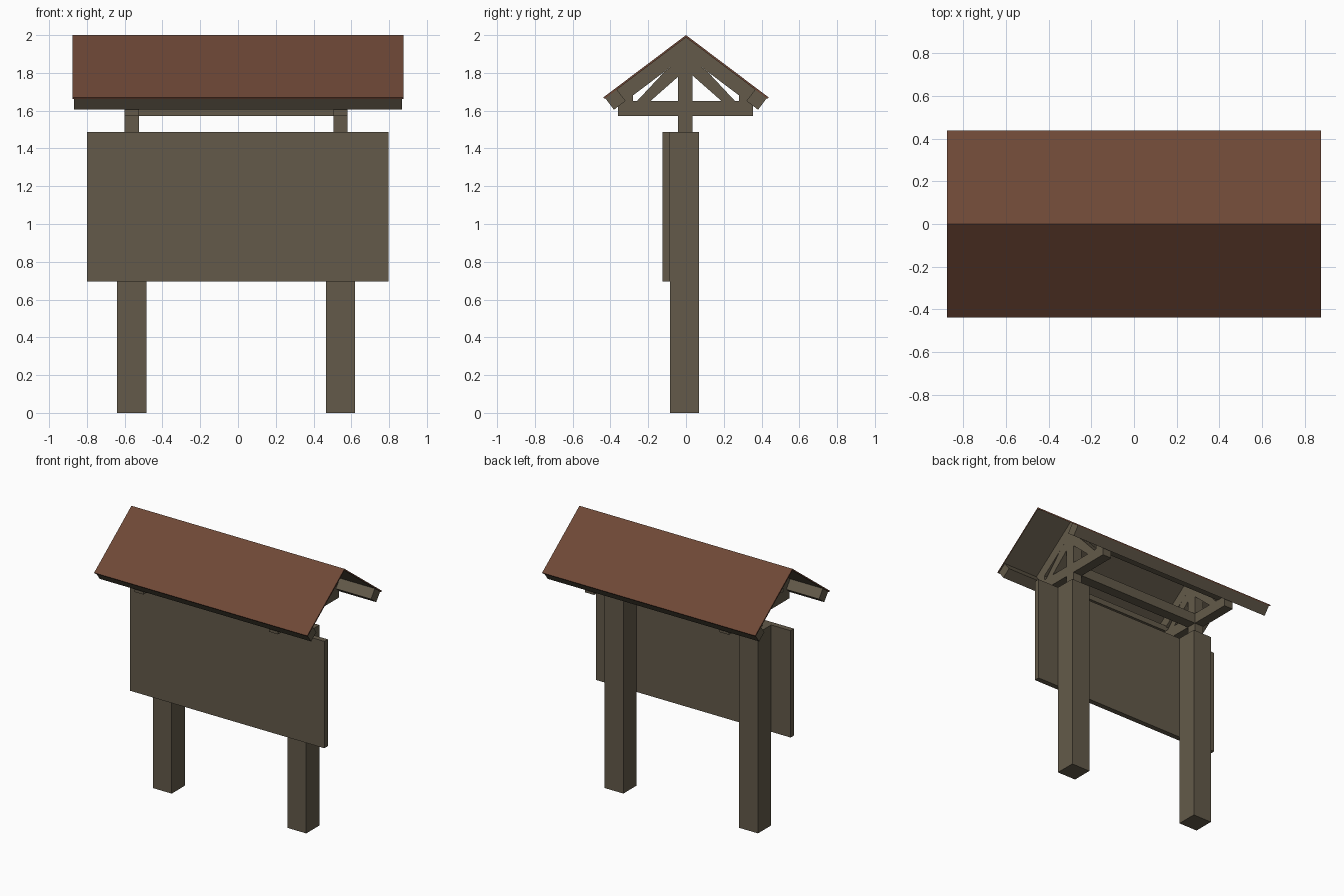
import bpy, bmesh
from mathutils import Vector

if "Cube" in bpy.data.objects:
    bpy.data.objects.remove(bpy.data.objects["Cube"])


def material(name, rgb):
    m = bpy.data.materials.new(name)
    m.diffuse_color = (*rgb, 1)
    m.use_nodes = True
    m.node_tree.nodes["Principled BSDF"].inputs["Base Color"].default_value = m.diffuse_color
    return m


WOOD = material("weathered wood", (0.125, 0.102, 0.068))
ROOF = material("red brown roofing", (0.155, 0.064, 0.037))


def prism(name, profile, x0, x1, mat=WOOD):
    """Extrude a closed (y, z) profile along x."""
    bm = bmesh.new()
    a = [bm.verts.new((x0, y, z)) for y, z in profile]
    b = [bm.verts.new((x1, y, z)) for y, z in profile]
    n = len(a)
    bm.faces.new(a)
    bm.faces.new(b[::-1])
    for i in range(n):
        j = (i + 1) % n
        bm.faces.new((a[i], b[i], b[j], a[j]))
    bmesh.ops.recalc_face_normals(bm, faces=bm.faces)
    me = bpy.data.meshes.new(name)
    bm.to_mesh(me)
    bm.free()
    me.materials.append(mat)
    ob = bpy.data.objects.new(name, me)
    bpy.context.collection.objects.link(ob)
    return ob


def box(name, x0, x1, y0, y1, z0, z1):
    return prism(name, [(y0, z0), (y1, z0), (y1, z1), (y0, z1)], x0, x1)


# Roof slope helper: s runs down the slope from the ridge, d goes inward
SLOPE = Vector((0.438, -0.33))
LENGTH = SLOPE.length
U = SLOPE.normalized()
N = Vector((-U.y, U.x))


def on_slope(s, d, side):
    p = Vector((0, 2.0)) + U * s - N * d
    return (side * p.x, p.y)


def under_ridge(d):
    return (0, 2.0 - d / N.y)


# Notice board
box("notice_board", -0.80, 0.797, -0.125, -0.085, 0.695, 1.488)

# Posts and roof trusses
for label, xc in (("left", -0.5625), ("right", 0.5425)):
    x0, x1 = xc - 0.0375, xc + 0.0375
    box(label + "_post", xc - 0.0775, xc + 0.0775, -0.085, 0.07, 0, 1.488)
    box(label + "_king_post", x0, x1, -0.043, 0.035, 1.488, 1.91)
    box(label + "_tie_beam", x0, x1, -0.36, 0.355, 1.572, 1.65)
    for side, end in ((-1, "front"), (1, "back")):
        prism(f"{label}_{end}_rafter",
              [under_ridge(0.01), on_slope(LENGTH - 0.08, 0.01, side),
               on_slope(LENGTH - 0.08, 0.086, side), under_ridge(0.086)], x0, x1)
        prism(f"{label}_{end}_strut",
              [(side * y, z) for y, z in ((0.265, 1.645), (0.115, 1.805),
                                          (0.03, 1.87), (0.03, 1.79), (0.195, 1.645))], x0, x1)

# Long beams joining the trusses
box("centre_beam", -0.525, 0.505, -0.043, 0.035, 1.573, 1.649)

for side, end in ((-1, "front"), (1, "back")):
    y = sorted((side * 0.28, side * 0.33))
    box(end + "_purlin", -0.60, 0.58, *y, 1.648, 1.69)
    # Eave beam under the roof edge
    prism(end + "_eave_beam",
          [on_slope(LENGTH - 0.083, 0.01, side), on_slope(LENGTH - 0.006, 0.01, side),
           on_slope(LENGTH - 0.006, 0.086, side), on_slope(LENGTH - 0.083, 0.086, side)],
          -0.868, 0.868)

# Folded roof sheet: red outside, wood on the underside
roof = prism("roof_sheet",
             [on_slope(LENGTH, 0, -1), (0, 2.0), on_slope(LENGTH, 0, 1),
              on_slope(LENGTH, 0.01, 1), under_ridge(0.01), on_slope(LENGTH, 0.01, -1)],
             -0.875, 0.875, ROOF)
roof.data.materials.append(WOOD)
for f in roof.data.polygons:
    if f.normal.z < -0.7:
        f.material_index = 1
